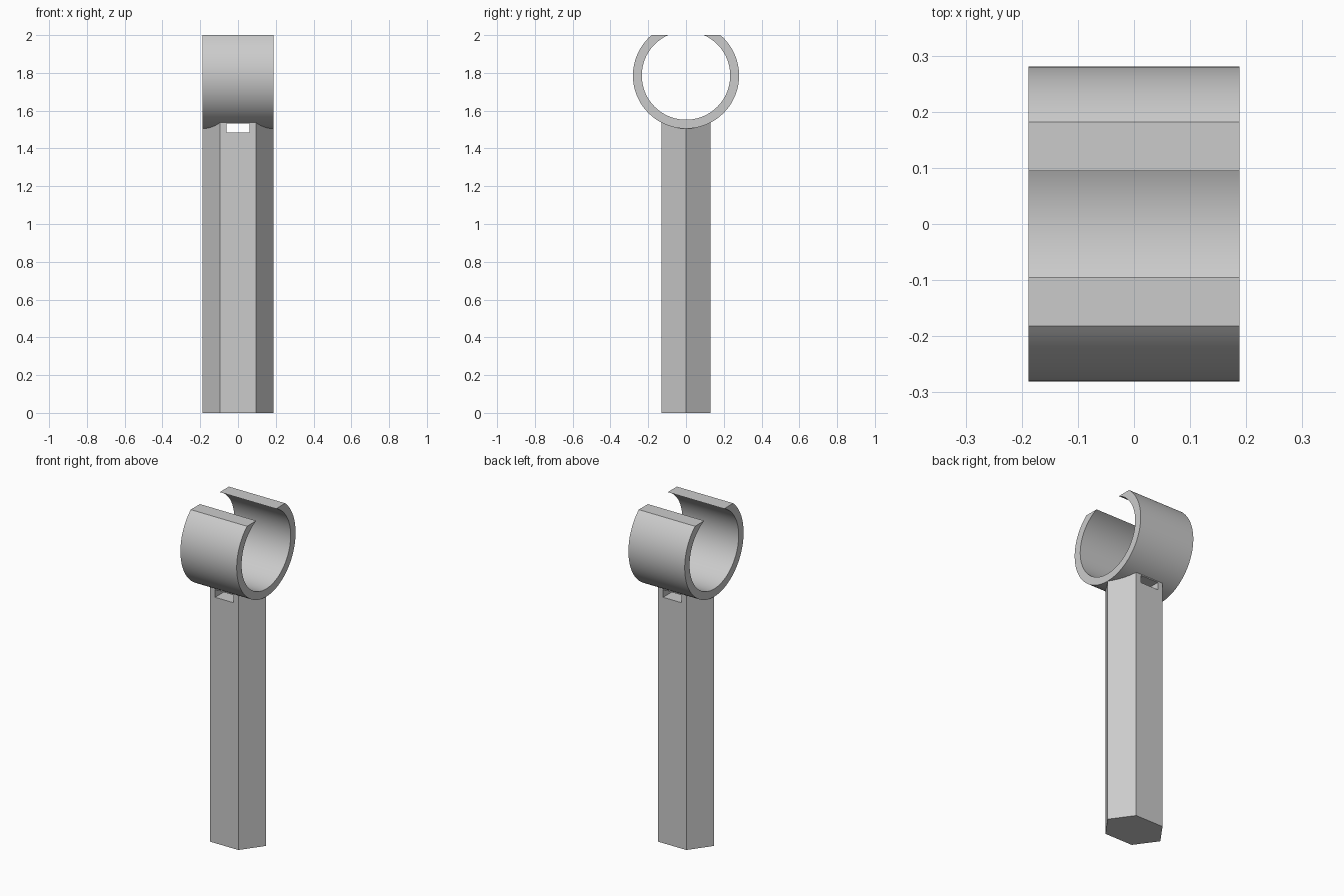
import bpy, bmesh, math

if "Cube" in bpy.data.objects:
    bpy.data.objects.remove(bpy.data.objects["Cube"], do_unlink=True)

HALF_W = 0.188                 # half width along x of ring and handle
TOP, RING_Z = 2.0, 1.786       # flat cut height, ring centre height
R_OUT, R_IN = 0.281, 0.234
SEGS = 96

grey = bpy.data.materials.new("light_grey")
grey.use_nodes = True
grey.diffuse_color = (0.6, 0.6, 0.6, 1)
grey.node_tree.nodes["Principled BSDF"].inputs["Base Color"].default_value = (0.6, 0.6, 0.6, 1)


def prism(name, points, sweep):
    """Extrude a closed outline of 3D points along the sweep vector."""
    bm = bmesh.new()
    face = bm.faces.new([bm.verts.new(p) for p in points])
    ext = bmesh.ops.extrude_face_region(bm, geom=[face])
    verts = [g for g in ext["geom"] if isinstance(g, bmesh.types.BMVert)]
    bmesh.ops.translate(bm, verts=verts, vec=sweep)
    bmesh.ops.recalc_face_normals(bm, faces=bm.faces)
    mesh = bpy.data.meshes.new(name)
    bm.to_mesh(mesh)
    bm.free()
    mesh.materials.append(grey)
    obj = bpy.data.objects.new(name, mesh)
    bpy.context.collection.objects.link(obj)
    return obj


def arc(radius):
    """Arc in the yz plane, from the +y lip around the bottom to the -y lip."""
    start = math.asin((TOP - RING_Z) / radius)
    sweep = math.pi + 2 * start
    return [(-HALF_W, radius * math.cos(start - sweep * i / SEGS),
             RING_Z + radius * math.sin(start - sweep * i / SEGS))
            for i in range(SEGS + 1)]


def combine(target, tool, operation):
    """Apply a boolean and discard the tool object."""
    tool.hide_render = True
    mod = target.modifiers.new(operation, "BOOLEAN")
    mod.operation, mod.object, mod.solver = operation, tool, "EXACT"
    bpy.ops.object.select_all(action="DESELECT")
    bpy.context.view_layer.objects.active = target
    target.select_set(True)
    bpy.ops.object.modifier_apply(modifier=mod.name)
    bpy.data.objects.remove(tool, do_unlink=True)


# Open ring with flat-cut lips
ring = prism("ring", arc(R_OUT) + arc(R_IN)[::-1], (2 * HALF_W, 0, 0))

# Flattened six-sided handle, its top buried in the ring wall
hexagon = [(HALF_W * math.cos(math.radians(60 * i)),
            0.131 / math.sin(math.radians(60)) * math.sin(math.radians(60 * i)), 0)
           for i in range(6)]
handle = prism("handle_with_open_ring", hexagon, (0, 0, 1.54))
combine(handle, ring, "UNION")

# Strap slot running front to back under the ring
slot = prism("slot_cutter", [(-0.061, -0.4, 1.485), (0.061, -0.4, 1.485),
                             (0.061, -0.4, 1.531), (-0.061, -0.4, 1.531)], (0, 0.8, 0))
combine(handle, slot, "DIFFERENCE")

# Smooth curved walls, crisp edges
bpy.ops.object.shade_smooth_by_angle(angle=math.radians(25))
